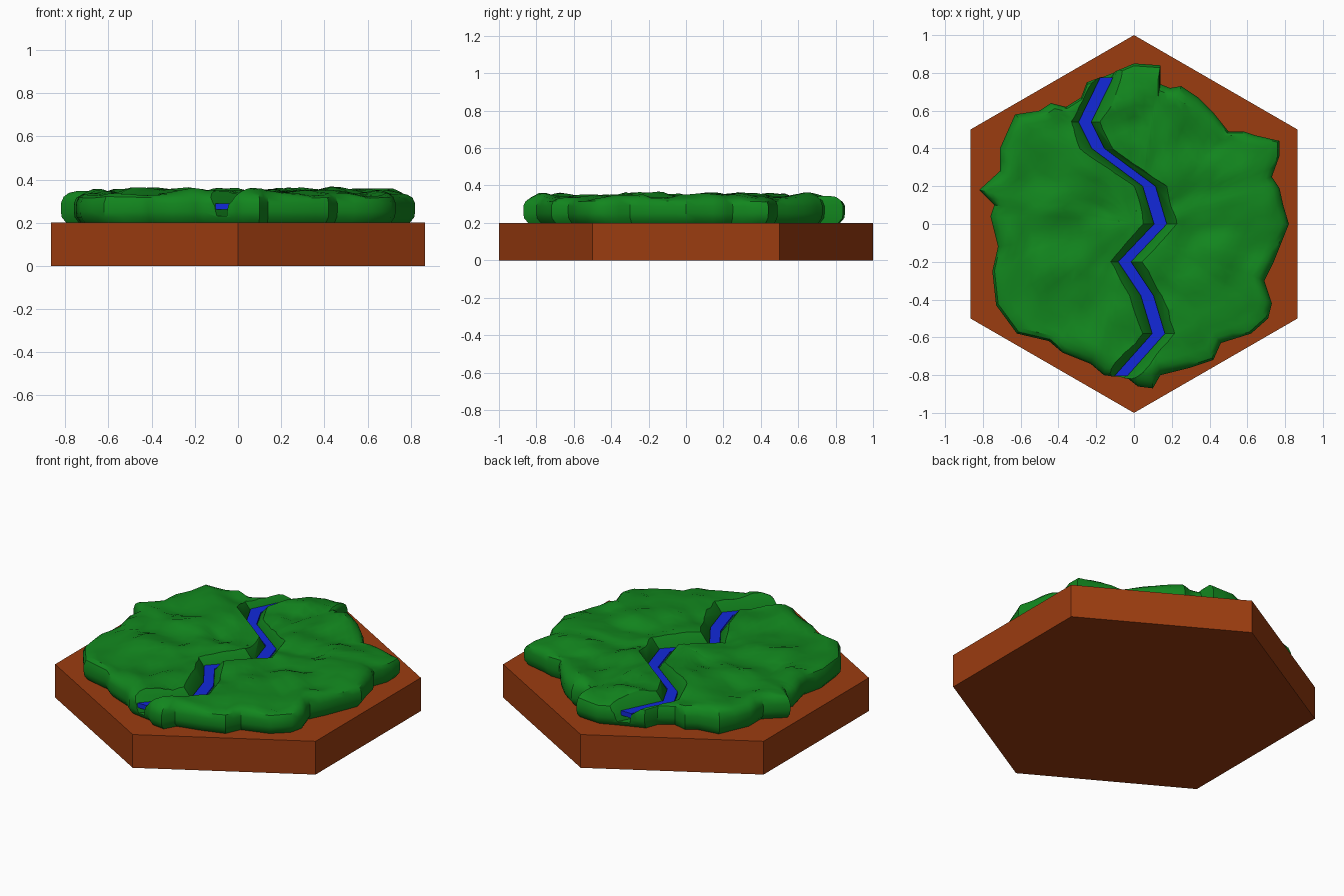
import bpy, bmesh, math
from mathutils import Vector, noise

if "Cube" in bpy.data.objects:
    bpy.data.objects.remove(bpy.data.objects["Cube"])


def material(name, color):
    m = bpy.data.materials.new(name)
    m.diffuse_color = (*color, 1)
    m.use_nodes = True
    m.node_tree.nodes["Principled BSDF"].inputs["Base Color"].default_value = m.diffuse_color
    return m


def finish(bm, name, mat=None):
    bmesh.ops.recalc_face_normals(bm, faces=bm.faces)
    mesh = bpy.data.meshes.new(name)
    bm.to_mesh(mesh)
    bm.free()
    obj = bpy.data.objects.new(name, mesh)
    bpy.context.collection.objects.link(obj)
    if mat:
        mesh.materials.append(mat)
    return obj


def skin(bm, rings):
    """Join closed loops of points with quads and return the vertex loops."""
    loops = [[bm.verts.new(p) for p in ring] for ring in rings]
    n = len(loops[0])
    for a, b in zip(loops, loops[1:]):
        for i in range(n):
            j = (i + 1) % n
            bm.faces.new((a[i], a[j], b[j], b[i]))
    return loops


def strip(name, path, profile, mat=None):
    """Sweep an (x offset, z) profile along a winding path."""
    bm = bmesh.new()
    loops = skin(bm, [[(x + dx, y, z) for dx, z in profile] for x, y in path])
    bm.faces.new(loops[0])
    bm.faces.new(loops[-1])
    return finish(bm, name, mat)


brown = material("earth", (0.33, 0.045, 0.005))
green = material("grass", (0.006, 0.24, 0.013))
blue = material("water", (0.006, 0.022, 0.70))

# Hexagonal base
bpy.ops.mesh.primitive_cylinder_add(vertices=6, radius=1, depth=0.2, location=(0, 0, 0.1))
base = bpy.context.object
base.name = "hex_base"
base.data.materials.append(brown)

# Grass slab: ragged outline, rounded rim, bumpy top
outline = [
    (0, .85), (.14, .84), (.14, .74), (.19, .72), (.25, .73), (.34, .67), (.42, .59),
    (.50, .49), (.58, .49), (.64, .47), (.77, .44), (.77, .36), (.73, .25), (.77, .19),
    (.79, .10), (.82, 0), (.78, -.10), (.74, -.20), (.69, -.30), (.73, -.42), (.71, -.50),
    (.62, -.58), (.46, -.63), (.42, -.72), (.30, -.76), (.14, -.80), (.10, -.87),
    (.02, -.86), (-.03, -.82), (-.16, -.80), (-.23, -.74), (-.38, -.68), (-.45, -.62),
    (-.62, -.58), (-.73, -.43), (-.75, -.25), (-.72, -.12), (-.76, .04), (-.74, .10),
    (-.82, .18), (-.71, .28), (-.71, .40), (-.63, .58), (-.50, .60), (-.44, .64),
    (-.36, .62), (-.28, .67), (-.25, .75), (-.17, .78), (-.07, .82)]
edge = []
for (x0, y0), (x1, y1) in zip(outline, outline[1:] + outline[:1]):
    edge += [(x0, y0), ((x0 + x1) / 2, (y0 + y1) / 2)]


def bump(x, y):
    return 0.034 * noise.noise(Vector((x * 6, y * 6, 1.3))) \
        + 0.014 * noise.noise(Vector((x * 12, y * 12, 4.7)))


# (scale, height, amount of bump) from the underside to the middle
levels = [(0.97, 0.2, 0), (0.995, 0.225, 0), (1, 0.25, 0), (1, 0.29, 0),
          (0.985, 0.318, 0.2), (0.955, 0.334, 0.6)]
levels += [(s / 100, 0.341, 1) for s in (91, 86, 80, 74, 67, 60, 53, 46, 39, 32, 25, 18, 10)]
bm = bmesh.new()
loops = skin(bm, [[(x * s, y * s, z + k * bump(x * s, y * s)) for x, y in edge]
                  for s, z, k in levels])
bm.faces.new(loops[0])
mid = bm.verts.new((0, 0, 0.341 + bump(0, 0)))
top = loops[-1]
for i in range(len(top)):
    bm.faces.new((top[i], top[(i + 1) % len(top)], mid))
grass = finish(bm, "grass_terrain", green)

# River bed cut through the grass
river = [(-.145, .775), (-.26, .54), (-.19, .40), (.08, .20), (.14, 0), (-.05, -.20),
         (.07, -.38), (.13, -.58), (-.07, -.805)]
bed_path = [(-.08, .90)] + river[:] + [(-.165, -.912)]
bed = strip("river_bed_cutter", bed_path,
            [(-.026, .23), (.026, .23), (.036, .28), (.085, .34), (.127, .39),
             (-.127, .39), (-.085, .34), (-.036, .28)])
bed.hide_render = True
cut = grass.modifiers.new("river_bed", "BOOLEAN")
cut.operation = "DIFFERENCE"
cut.solver = "EXACT"
cut.object = bed

bpy.ops.object.select_all(action="DESELECT")
grass.select_set(True)
bpy.context.view_layer.objects.active = grass
bpy.ops.object.modifier_apply(modifier=cut.name)
bpy.data.objects.remove(bed, do_unlink=True)
bpy.ops.object.shade_smooth_by_angle(angle=math.radians(35))

# Water ribbon lying in the bed
strip("river", river, [(-.034, .26), (.034, .26), (.034, .288), (-.034, .288)], blue)
